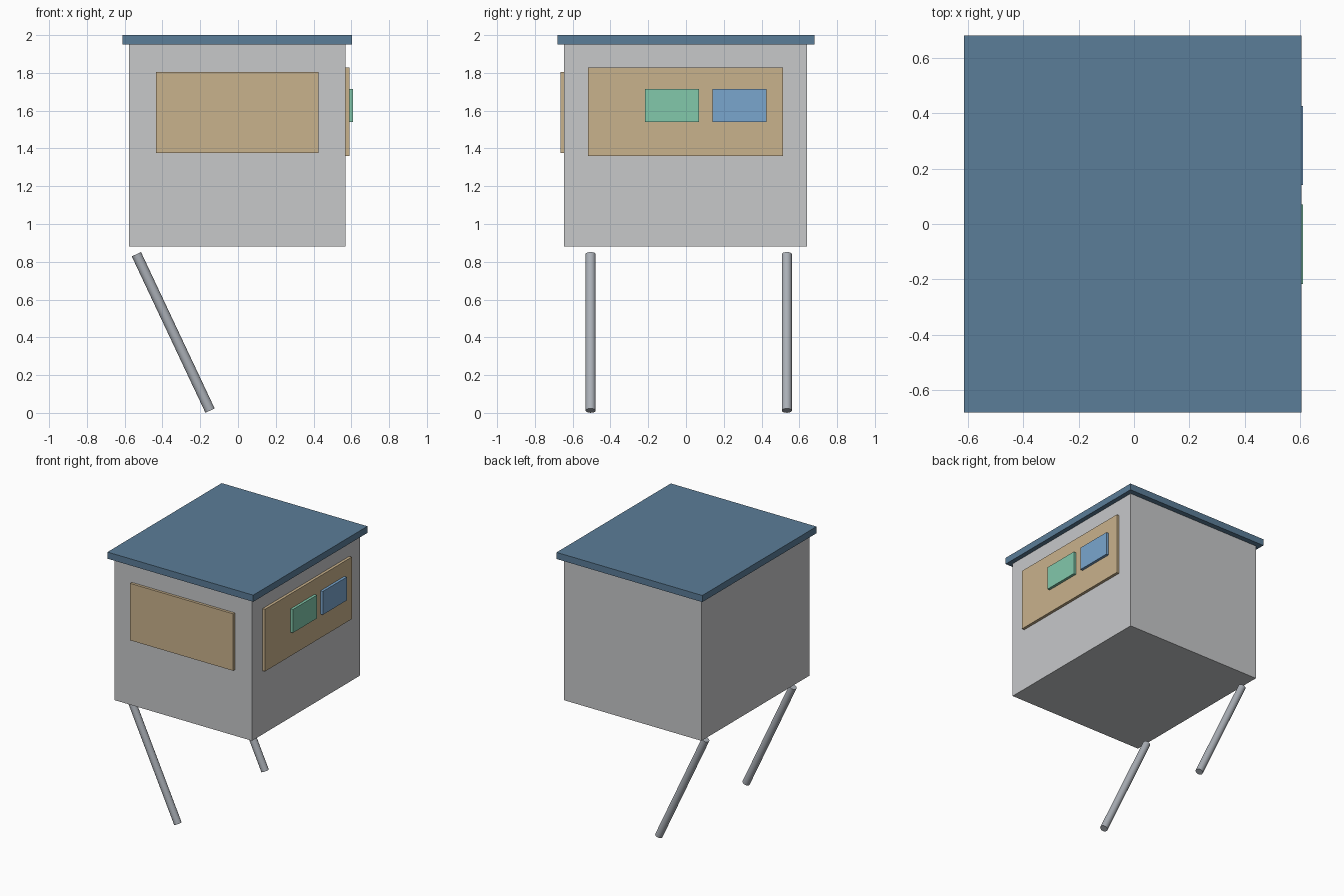
import bpy
from mathutils import Vector

cube = bpy.data.objects.get("Cube")
if cube:
    bpy.data.objects.remove(cube, do_unlink=True)


def material(name, *srgb):
    linear = [(c / 255 / 12.92 if c < 11 else ((c / 255 + 0.055) / 1.055) ** 2.4) for c in srgb]
    mat = bpy.data.materials.new(name)
    mat.use_nodes = True
    mat.diffuse_color = (*linear, 1)
    mat.node_tree.nodes["Principled BSDF"].inputs["Base Color"].default_value = (*linear, 1)
    return mat


def box(name, low, high, mat):
    low, high = Vector(low), Vector(high)
    bpy.ops.mesh.primitive_cube_add(size=1, location=(low + high) / 2)
    obj = bpy.context.object
    obj.name = name
    obj.scale = high - low
    bpy.ops.object.transform_apply(location=False, rotation=False, scale=True)
    obj.data.materials.append(mat)
    return obj


def rod(name, start, end, radius, mat):
    start, end = Vector(start), Vector(end)
    axis = end - start
    bpy.ops.mesh.primitive_cylinder_add(
        vertices=16, radius=radius, depth=axis.length, location=(start + end) / 2,
        rotation=axis.to_track_quat("Z", "Y").to_euler())
    obj = bpy.context.object
    obj.name = name
    obj.data.materials.append(mat)
    bpy.ops.object.shade_smooth_by_angle()
    return obj


wall_grey = material("wall grey", 199, 200, 202)
roof_blue = material("roof blue", 91, 125, 152)
board_tan = material("board tan", 201, 178, 140)
sign_green = material("sign green", 130, 200, 171)
sign_blue = material("sign blue", 122, 166, 206)
metal_grey = material("metal grey", 170, 175, 182)

# Cabin and overhanging roof slab
box("cabin", (-0.577, -0.645, 0.88), (0.568, 0.64, 1.95), wall_grey)
box("roof", (-0.612, -0.68, 1.95), (0.603, 0.68, 2.0), roof_blue)

# Boards on the front and side walls
box("front_board", (-0.434, -0.665, 1.377), (0.425, -0.645, 1.806), board_tan)
box("side_board", (0.568, -0.519, 1.36), (0.589, 0.514, 1.828), board_tan)

# Small signs on the side board
box("green_sign", (0.589, -0.216, 1.54), (0.609, 0.07, 1.716), sign_green)
box("blue_sign", (0.589, 0.141, 1.54), (0.609, 0.426, 1.716), sign_blue)

# Slanted legs
for name, y in (("front_leg", -0.505), ("back_leg", 0.534)):
    rod(name, (-0.148, y, 0.012), (-0.538, y, 0.84), 0.027, metal_grey)
